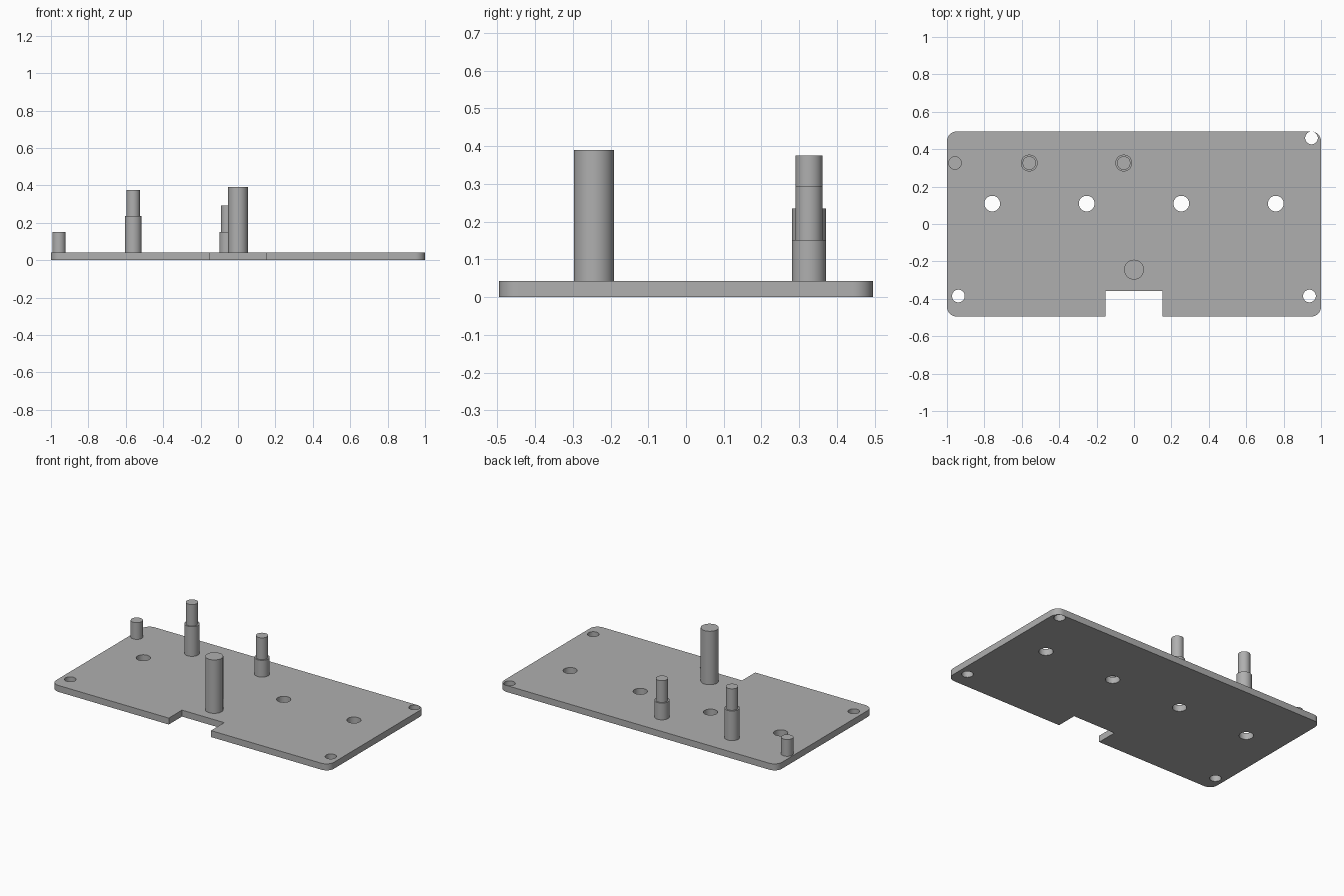
import bpy, bmesh, math

if "Cube" in bpy.data.objects:
    bpy.data.objects.remove(bpy.data.objects["Cube"])

T = 0.042                # plate thickness
HX, HY, R = 1.0, 0.495, 0.053   # plate half sizes, corner radius

grey = bpy.data.materials.new("grey")
grey.diffuse_color = (0.43, 0.43, 0.43, 1)
grey.use_nodes = True
grey.node_tree.nodes["Principled BSDF"].inputs["Base Color"].default_value = grey.diffuse_color


def extrude_profile(name, pts, z0, z1):
    """Solid prism from a closed outline."""
    bm = bmesh.new()
    face = bm.faces.new([bm.verts.new((x, y, z0)) for x, y in pts])
    res = bmesh.ops.extrude_face_region(bm, geom=[face])
    for v in res["geom"]:
        if isinstance(v, bmesh.types.BMVert):
            v.co.z = z1
    bmesh.ops.recalc_face_normals(bm, faces=bm.faces)
    return finish(name, bm)


def finish(name, bm):
    me = bpy.data.meshes.new(name)
    bm.to_mesh(me)
    bm.free()
    ob = bpy.data.objects.new(name, me)
    bpy.context.collection.objects.link(ob)
    me.materials.append(grey)
    return ob


def smooth(ob):
    bpy.ops.object.select_all(action='DESELECT')
    bpy.context.view_layer.objects.active = ob
    ob.select_set(True)
    bpy.ops.object.shade_smooth_by_angle(angle=math.radians(30))


def arc(cx, cy, r, a0, a1, n):
    return [(cx + r * math.cos(math.radians(a0 + (a1 - a0) * i / n)),
             cy + r * math.sin(math.radians(a0 + (a1 - a0) * i / n)))
            for i in range(n + 1)]


def circle(cx, cy, r, n=48):
    return arc(cx, cy, r, 0, 360, n)[:-1]


# Base plate outline: rounded corners with a notch in the front edge
outline = []
for sx, sy, a in ((1, 1, 0), (-1, 1, 90), (-1, -1, 180), (1, -1, 270)):
    outline += arc(sx * (HX - R), sy * (HY - R), R, a, a + 90, 12)
    if (sx, sy) == (-1, -1):
        outline += [(-0.152, -HY), (-0.152, -0.359), (0.152, -0.359), (0.152, -HY)]
plate = extrude_profile("base_plate", outline, 0, T)

# Through holes: a row of four large ones and three small corner ones
holes = [(x, 0.109, 0.042) for x in (-0.758, -0.253, 0.253, 0.758)]
holes += [(-0.939, -0.385, 0.034), (0.938, -0.385, 0.034), (0.949, 0.46, 0.034)]
for x, y, r in holes:
    cutter = extrude_profile("hole_cutter", circle(x, y, r), -0.05, T + 0.05)
    cutter.hide_render = True
    mod = plate.modifiers.new("hole", 'BOOLEAN')
    mod.operation, mod.solver, mod.object = 'DIFFERENCE', 'EXACT', cutter
    bpy.context.view_layer.objects.active = plate
    bpy.ops.object.modifier_apply(modifier=mod.name)
    bpy.data.objects.remove(cutter)
smooth(plate)


# Pegs: each a stack of (radius, top height) steps standing on the plate
def peg(name, x, y, steps, n=48):
    prof, z = [], T
    for r, top in steps:
        prof += [(r, z), (r, top)]
        z = top
    bm = bmesh.new()
    rings = [[bm.verts.new((px, py, h)) for px, py in circle(x, y, r, n)]
             for r, h in prof]
    for a, b in zip(rings, rings[1:]):
        for i in range(n):
            j = (i + 1) % n
            bm.faces.new((a[i], a[j], b[j], b[i]))
    bm.faces.new(rings[-1])
    bm.faces.new(rings[0][::-1])
    smooth(finish(name, bm))


peg("front_post", 0, -0.244, [(0.053, 0.39)])
peg("tall_stepped_peg", -0.56, 0.326, [(0.045, 0.235), (0.036, 0.375)])
peg("short_stepped_peg", -0.055, 0.326, [(0.045, 0.151), (0.036, 0.293)])
peg("corner_peg", -0.957, 0.326, [(0.036, 0.151)])
